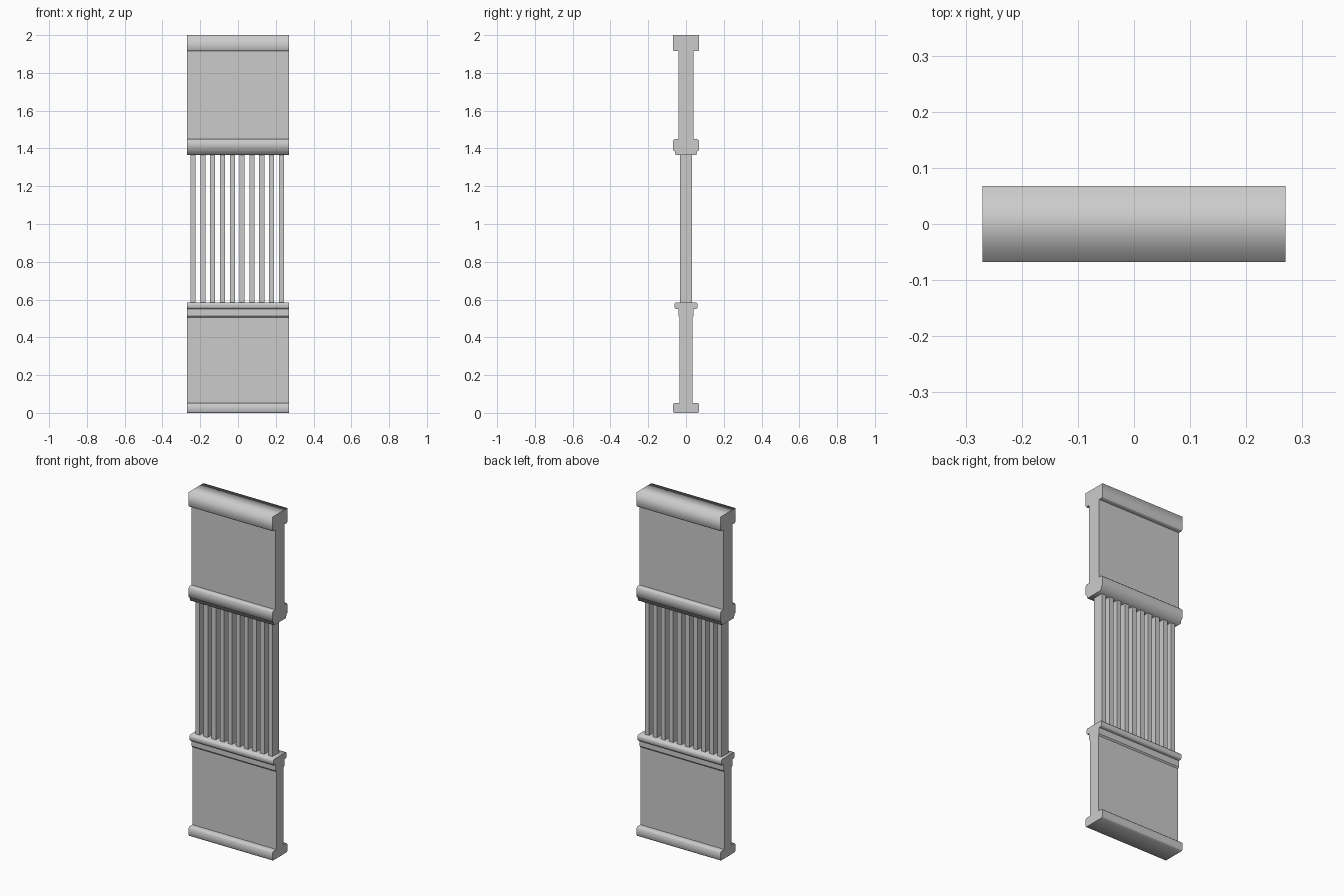
import bpy, bmesh

if "Cube" in bpy.data.objects:
    bpy.data.objects.remove(bpy.data.objects["Cube"], do_unlink=True)

stone = bpy.data.materials.new("plain grey")
stone.use_nodes = True
GREY = (0.6, 0.6, 0.6, 1)
stone.diffuse_color = GREY
stone.node_tree.nodes["Principled BSDF"].inputs["Base Color"].default_value = GREY

HALF_WIDTH = 0.27


def finish(name, bm):
    bmesh.ops.recalc_face_normals(bm, faces=bm.faces)
    mesh = bpy.data.meshes.new(name)
    bm.to_mesh(mesh)
    bm.free()
    mesh.materials.append(stone)
    obj = bpy.data.objects.new(name, mesh)
    bpy.context.collection.objects.link(obj)
    return obj


def moulded_panel(name, half):
    """Mirror a (depth, height) half profile and extrude it across the width."""
    outline = half + [(-y, z) for y, z in reversed(half)]
    bm = bmesh.new()
    left = [bm.verts.new((-HALF_WIDTH, y, z)) for y, z in outline]
    right = [bm.verts.new((HALF_WIDTH, y, z)) for y, z in outline]
    bm.faces.new(left)
    bm.faces.new(right[::-1])
    n = len(outline)
    for i in range(n):
        j = (i + 1) % n
        bm.faces.new((left[i], left[j], right[j], right[i])).smooth = True
    # Mouldings roll smoothly; ends and inner corners stay crisp
    for e in bm.edges:
        a, b = (v.co for v in e.verts)
        along = abs(a.x - b.x) > HALF_WIDTH
        e.smooth = along and abs(a.y) > 0.05
    return finish(name, bm)


# Lower panel: foot, field, neck and rounded rail
moulded_panel("lower_panel", [
    (0.064, 0), (0.068, 0.006), (0.068, 0.046), (0.061, 0.053),
    (0.034, 0.053), (0.034, 0.505), (0.041, 0.513), (0.041, 0.55),
    (0.055, 0.55), (0.061, 0.558), (0.061, 0.578), (0.055, 0.585)])

# Upper panel: tapered rail, field and cap
moulded_panel("upper_panel", [
    (0.055, 1.365), (0.06, 1.385), (0.068, 1.39), (0.068, 1.442),
    (0.061, 1.45), (0.041, 1.45), (0.041, 1.915), (0.064, 1.915),
    (0.068, 1.92), (0.068, 2.0)])

# Row of upright slats joining the panels
for i in range(10):
    bm = bmesh.new()
    bmesh.ops.create_cube(bm, size=1)
    bmesh.ops.scale(bm, vec=(0.027, 0.062, 0.784), verts=bm.verts)
    slat = finish(f"slat_{i + 1}", bm)
    slat.location = (-0.238 + 0.052 * i, 0, 0.975)
